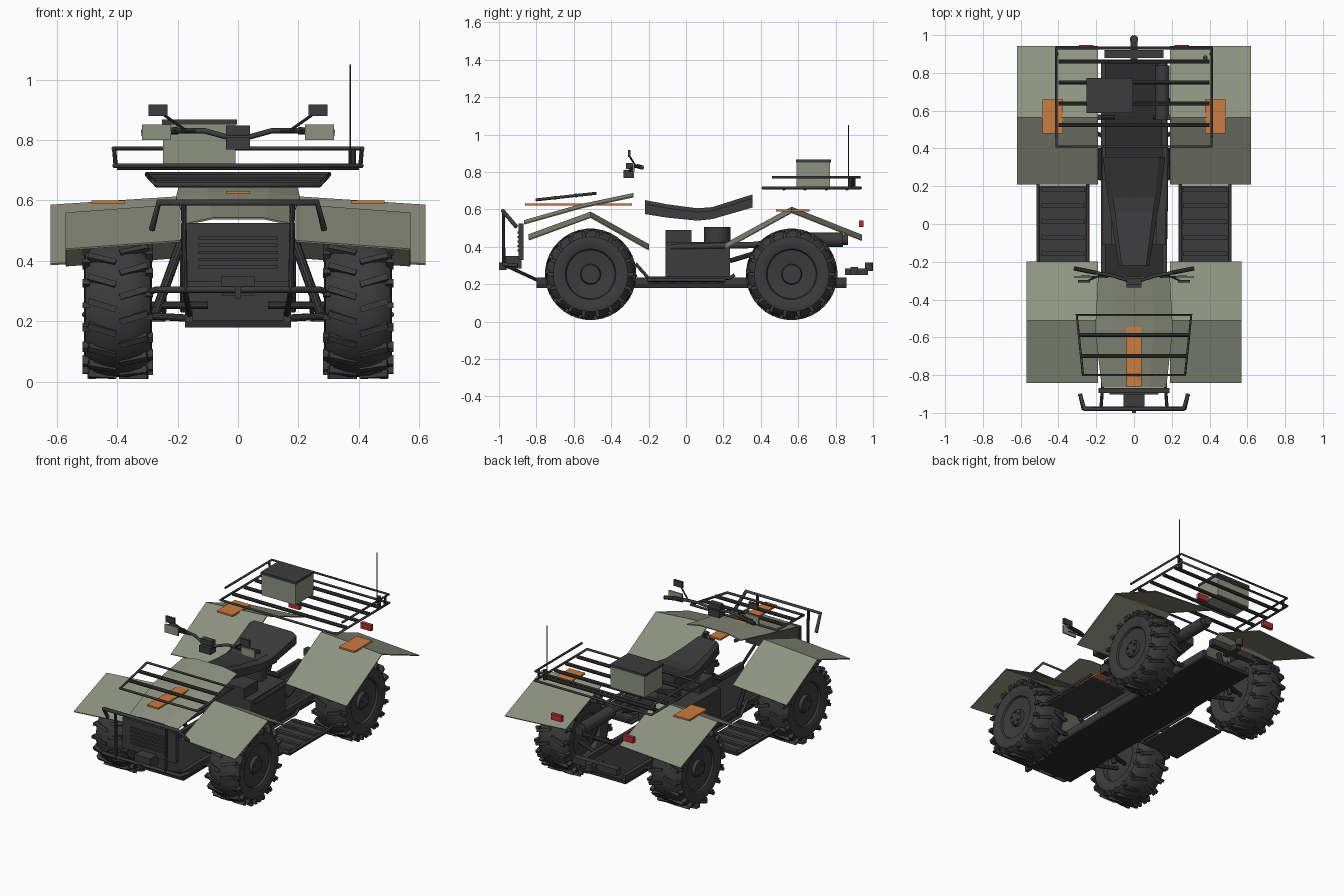
import bpy, bmesh, math
from mathutils import Vector, Matrix

if "Cube" in bpy.data.objects:
    bpy.data.objects.remove(bpy.data.objects["Cube"])

def mat(name, c):
    m = bpy.data.materials.new(name)
    m.diffuse_color = (*c, 1)
    m.use_nodes = True
    m.node_tree.nodes["Principled BSDF"].inputs["Base Color"].default_value = m.diffuse_color
    return m

DARK = mat("dark", (0.045, 0.045, 0.047))
BLACK = mat("black", (0.025, 0.025, 0.026))
GREEN = mat("green", (0.27, 0.29, 0.215))
ORANGE = mat("orange", (0.6, 0.2, 0.05))
RED = mat("red", (0.42, 0.03, 0.035))

def finish(name, bm, m, smooth=False):
    bmesh.ops.recalc_face_normals(bm, faces=bm.faces)
    me = bpy.data.meshes.new(name)
    bm.to_mesh(me)
    bm.free()
    o = bpy.data.objects.new(name, me)
    bpy.context.collection.objects.link(o)
    me.materials.append(m)
    if smooth:
        bpy.ops.object.select_all(action='DESELECT')
        o.select_set(True)
        bpy.context.view_layer.objects.active = o
        bpy.ops.object.shade_smooth_by_angle(angle=math.radians(35))
    return o

def add_box(bm, x, y, z, rot=None):
    """Box from three (min, max) ranges, optionally turned about its centre."""
    size = [r[1] - r[0] for r in (x, y, z)]
    c = Vector([(r[0] + r[1]) / 2 for r in (x, y, z)])
    M = Matrix.Translation(c) @ (rot or Matrix()) @ Matrix.Diagonal((*size, 1))
    bmesh.ops.create_cube(bm, size=1, matrix=M)

def box(name, x, y, z, m=DARK):
    bm = bmesh.new()
    add_box(bm, x, y, z)
    return finish(name, bm, m)

def add_rod(bm, a, b, r, n=10):
    a, b = Vector(a), Vector(b)
    d = b - a
    M = Matrix.Translation((a + b) / 2) @ d.to_track_quat('Z', 'Y').to_matrix().to_4x4()
    bmesh.ops.create_cone(bm, cap_ends=True, segments=n, radius1=r, radius2=r, depth=d.length, matrix=M)

def rods(name, pairs, r, m=DARK, n=10):
    bm = bmesh.new()
    for a, b in pairs:
        add_rod(bm, a, b, r, n)
    return finish(name, bm, m, True)

def tube(name, pts, r, closed=False, m=DARK):
    cu = bpy.data.curves.new(name, 'CURVE')
    cu.dimensions = '3D'
    cu.bevel_depth, cu.bevel_resolution, cu.use_fill_caps = r, 2, True
    sp = cu.splines.new('POLY')
    sp.points.add(len(pts) - 1)
    for p, q in zip(sp.points, pts):
        p.co = (*q, 1)
    sp.use_cyclic_u = closed
    o = bpy.data.objects.new(name, cu)
    bpy.context.collection.objects.link(o)
    cu.materials.append(m)
    bpy.ops.object.select_all(action='DESELECT')
    o.select_set(True)
    bpy.context.view_layer.objects.active = o
    bpy.ops.object.convert(target='MESH')
    return o

def loft(name, rings, m, closed=True, thick=0):
    """Skin between rings of points; open rings make a sheet with thickness."""
    bm = bmesh.new()
    vs = [[bm.verts.new(p) for p in r] for r in rings]
    n = len(rings[0])
    for a, b in zip(vs, vs[1:]):
        for i in range(n if closed else n - 1):
            j = (i + 1) % n
            bm.faces.new((a[i], a[j], b[j], b[i]))
    if closed:
        bm.faces.new(vs[0])
        bm.faces.new(vs[-1])
    o = finish(name, bm, m)
    if thick:
        md = o.modifiers.new("thickness", 'SOLIDIFY')
        md.thickness, md.offset = thick, 0
    return o

# wheels: revolved tyre, rim with bolts, staggered tread bars
def wheel(name, s, cy, cz=0.253):
    prof = [(0.30, 0.135), (0.285, 0.17), (0.29, 0.20), (0.32, 0.228), (0.36, 0.237), (0.435, 0.237),
            (0.475, 0.228), (0.505, 0.20), (0.51, 0.17), (0.497, 0.135)]
    prof = [(0.33, 0.0), (0.33, 0.13)] + prof + [(0.485, 0.13), (0.475, 0.055), (0.495, 0.05), (0.497, 0.0)]
    bm = bmesh.new()
    vs = [bm.verts.new((s * x, cy, cz + r)) for x, r in prof]
    es = [bm.edges.new(p) for p in zip(vs, vs[1:])]
    bmesh.ops.spin(bm, geom=vs + es, cent=(0, cy, cz), axis=(1, 0, 0), angle=2 * math.pi, steps=40)
    bmesh.ops.remove_doubles(bm, verts=bm.verts, dist=1e-4)
    finish(name + "_tyre", bm, DARK, True)
    at = lambda x, r, a: (s * x, cy + r * math.sin(a), cz + r * math.cos(a))
    bolts = [(at(0.47, 0.035, a), at(0.503, 0.035, a)) for a in [i * math.tau / 5 for i in range(5)]]
    rods(name + "_bolts", bolts, 0.008, n=6)
    bm = bmesh.new()
    for i in range(36):
        a = i * math.tau / 36
        x = s * (0.45 if i % 2 else 0.345)
        t = 0.3 if i % 2 else -0.3
        c = Vector((x, cy + 0.232 * math.sin(a), cz + 0.232 * math.cos(a)))
        M = (Matrix.Translation(c) @ Matrix.Rotation(-a, 4, 'X') @ Matrix.Rotation(s * t, 4, 'Z')
             @ Matrix.Diagonal((0.095, 0.02, 0.024, 1)))
        bmesh.ops.create_cube(bm, size=1, matrix=M)
        # shoulder lug on the side wall
        xl = s * (0.502 if i % 2 else 0.293)
        M = (Matrix.Translation((xl, cy + 0.213 * math.sin(a), cz + 0.213 * math.cos(a)))
             @ Matrix.Rotation(-a, 4, 'X') @ Matrix.Diagonal((0.025, 0.018, 0.034, 1)))
        bmesh.ops.create_cube(bm, size=1, matrix=M)
    finish(name + "_tread", bm, DARK)

for s, side in ((1, "right"), (-1, "left")):
    wheel("front_wheel_" + side, s, -0.51)
    wheel("rear_wheel_" + side, s, 0.565)
    # folded fenders, sloping down outwards
    for nm, xo, prof in (("front", 0.57, [(-0.84, 0.465), (-0.51, 0.585), (-0.2, 0.412)]),
                         ("rear", 0.62, [(0.21, 0.416), (0.565, 0.611), (0.94, 0.462)])):
        loft(f"{nm}_fender_{side}", [[(s * 0.19, y, z), (s * xo, y, z - 0.028)] for y, z in prof],
             GREEN, False, 0.006)
    box("rear_marker_" + side, sorted((s * 0.375, s * 0.485)), (0.48, 0.66), (0.589, 0.6), ORANGE)
    box("tail_light_" + side, sorted((s * 0.215, s * 0.29)), (0.925, 0.948), (0.505, 0.542), RED)
    # footrest with ribs and side bars
    bm = bmesh.new()
    add_box(bm, sorted((s * 0.24, s * 0.505)), (-0.2, 0.205), (0.2, 0.21))
    for i in range(5):
        add_box(bm, sorted((s * 0.26, s * 0.49)), (-0.17 + i * 0.085, -0.145 + i * 0.085), (0.21, 0.222))
    finish("footrest_" + side, bm, DARK)
    for x in (0.245, 0.508):
        tube("footrest_bar_" + side, [(s * x, -0.27, 0.31), (s * x, -0.2, 0.232), (s * x, 0.23, 0.232),
                                      (s * x, 0.26, 0.25)] if x < 0.3 else
             [(s * x, -0.205, 0.222), (s * x, 0.21, 0.222)], 0.009)
    # suspension arms, shocks and axles
    for nm, cy in (("front", -0.51), ("rear", 0.565)):
        rods(f"{nm}_arms_{side}", [((s * 0.16, cy + d, 0.21), (s * 0.33, cy + d / 3, 0.22)) for d in (-0.1, 0.1)]
             + [((s * 0.1, cy, 0.253), (s * 0.36, cy, 0.253))], 0.012)
        rods(f"{nm}_shock_{side}", [((s * 0.185, cy, 0.47), (s * 0.275, cy, 0.22))], 0.016)
    rods("swing_strut_" + side, [((s * 0.18, 0.235, 0.325), (s * 0.18, 0.4, 0.375)),
                                 ((s * 0.18, -0.27, 0.235), (s * 0.18, -0.4, 0.45))], 0.013)
    # handlebar controls
    rods("mirror_stem_" + side, [((s * 0.17, -0.268, 0.83), (s * 0.255, -0.305, 0.89))], 0.005)
    box("mirror_" + side, sorted((s * 0.233, s * 0.296)), (-0.31, -0.296), (0.88, 0.918))
    box("hand_guard_" + side, sorted((s * 0.222, s * 0.318)), (-0.286, -0.276), (0.8, 0.852), GREEN)
    rods("grip_" + side, [((s * 0.2, -0.258, 0.831), (s * 0.318, -0.235, 0.824))], 0.012)
    rods("brake_lever_" + side, [((s * 0.14, -0.28, 0.83), (s * 0.28, -0.278, 0.822))], 0.005)
    # frame rails, bull bar uprights and rack posts
    box("frame_rail_" + side, sorted((s * 0.15, s * 0.175)), (-0.8, 0.857), (0.2, 0.235))
    rods("bull_bar_upright_" + side, [((s * 0.18, -0.976, 0.59), (s * 0.175, -0.975, 0.3)),
                                      ((s * 0.175, -0.975, 0.305), (s * 0.16, -0.78, 0.215))], 0.009)
    rods("rack_post_" + side, [((s * 0.405, 0.9, 0.715), (s * 0.41, 0.9, 0.772))], 0.007)

# belly plate, engine and exhaust
box("belly_plate", (-0.175, 0.175), (-0.8, 0.857), (0.18, 0.203), BLACK)
box("engine_block", (-0.17, 0.17), (-0.11, 0.235), (0.203, 0.425))
box("engine_head", (-0.12, 0.12), (-0.11, 0.03), (0.425, 0.49))
rods("air_filter", [((0, 0.167, 0.425), (0, 0.167, 0.505))], 0.07, n=20)
tube("exhaust_pipe", [(0.16, -0.08, 0.40), (0.165, 0.36, 0.41), (0.16, 0.6, 0.437)], 0.017)
rods("muffler", [((0.15, 0.55, 0.438), (0.15, 0.84, 0.438))], 0.038, n=20)
rods("muffler_tip", [((0.15, 0.84, 0.438), (0.15, 0.866, 0.438))], 0.028, n=16)

# hitch
box("hitch_crossbar", (-0.155, 0.155), (0.88, 0.92), (0.25, 0.292))
box("hitch_arm", (-0.018, 0.018), (0.85, 0.972), (0.25, 0.285))
rods("hitch_ball", [((0, 0.978, 0.27), (0, 0.978, 0.315))], 0.022, n=16)

# seat
sec = [(-0.22, 0.08, 0.575, 0.65), (-0.1, 0.1, 0.556, 0.627), (0.06, 0.125, 0.54, 0.606),
       (0.14, 0.14, 0.548, 0.612), (0.355, 0.165, 0.61, 0.68)]
loft("seat", [[(-w, y, a), (w, y, a), (w, y, b - 0.02), (w * 0.8, y, b), (-w * 0.8, y, b), (-w, y, b - 0.02)]
              for y, w, a, b in sec], DARK)

# hood and its marker strip
loft("hood", [[(-w, y, z - 0.018), (-w / 2, y, z), (w / 2, y, z), (w, y, z - 0.018)]
              for y, w, z in ((-0.865, 0.17, 0.54), (-0.56, 0.205, 0.626), (-0.28, 0.19, 0.685))],
     GREEN, False, 0.006)
box("hood_marker", (-0.04, 0.04), (-0.86, -0.29), (0.621, 0.632), ORANGE)

# grille with louvres
bm = bmesh.new()
add_box(bm, (-0.188, 0.188), (-0.895, -0.868), (0.33, 0.525))
for i in range(5):
    add_box(bm, (-0.13, 0.13), (-0.902, -0.895), (0.375 + i * 0.024, 0.385 + i * 0.024))
finish("grille", bm, DARK)

# bull bar and winch
tube("bull_bar", [(-0.285, -0.905, 0.505), (-0.262, -0.98, 0.593), (0.262, -0.98, 0.593),
                  (0.285, -0.905, 0.505)], 0.011)
tube("bumper_bar", [(-0.285, -0.9, 0.3), (-0.27, -0.975, 0.305), (0.27, -0.975, 0.305), (0.285, -0.9, 0.3)], 0.011)
box("winch", (-0.055, 0.055), (-0.965, -0.88), (0.285, 0.35))
box("winch_hook", (-0.01, 0.01), (-1.0, -0.96), (0.275, 0.315))

# front rack
zf = lambda y: 0.65 + (y + 0.81) * 0.11
tube("front_rack_frame", [(-0.27, -0.8, zf(-0.8)), (0.27, -0.8, zf(-0.8)), (0.303, -0.483, zf(-0.483)),
                          (-0.303, -0.483, zf(-0.483))], 0.008, True)
rods("front_rack_bars", [((-w, y, zf(y)), (w, y, zf(y))) for y, w in ((-0.7, 0.28), (-0.587, 0.292))], 0.011)

# handlebar
tube("handlebar", [(-0.318, -0.235, 0.824), (-0.2, -0.258, 0.831), (-0.11, -0.275, 0.83), (-0.03, -0.3, 0.808),
                   (0.03, -0.3, 0.808), (0.11, -0.275, 0.83), (0.2, -0.258, 0.831), (0.318, -0.235, 0.824)], 0.009)
box("steering_block", (-0.04, 0.04), (-0.335, -0.278), (0.768, 0.81))
box("dashboard", (-0.04, 0.04), (-0.32, -0.285), (0.815, 0.848))

# rear rack, cargo box and antenna
tube("rear_rack_frame", [(-0.41, 0.41, 0.715), (0.41, 0.41, 0.715), (0.41, 0.935, 0.715), (-0.41, 0.935, 0.715)],
     0.008, True)
rods("rear_rack_bars", [((-0.4, y, 0.712), (0.4, y, 0.712)) for y in (0.523, 0.637, 0.75, 0.86)], 0.011)
tube("rear_rack_rail", [(-0.412, 0.46, 0.772), (-0.412, 0.93, 0.772), (0.412, 0.93, 0.772),
                        (0.412, 0.46, 0.772)], 0.007)
box("cargo_box", (-0.248, -0.008), (0.592, 0.77), (0.72, 0.852), GREEN)
box("cargo_lid", (-0.252, -0.004), (0.588, 0.774), (0.852, 0.868))
rods("antenna_base", [((0.378, 0.88, 0.71), (0.378, 0.88, 0.77))], 0.013)
rods("antenna", [((0.372, 0.868, 0.72), (0.372, 0.868, 1.05))], 0.003, n=6)
